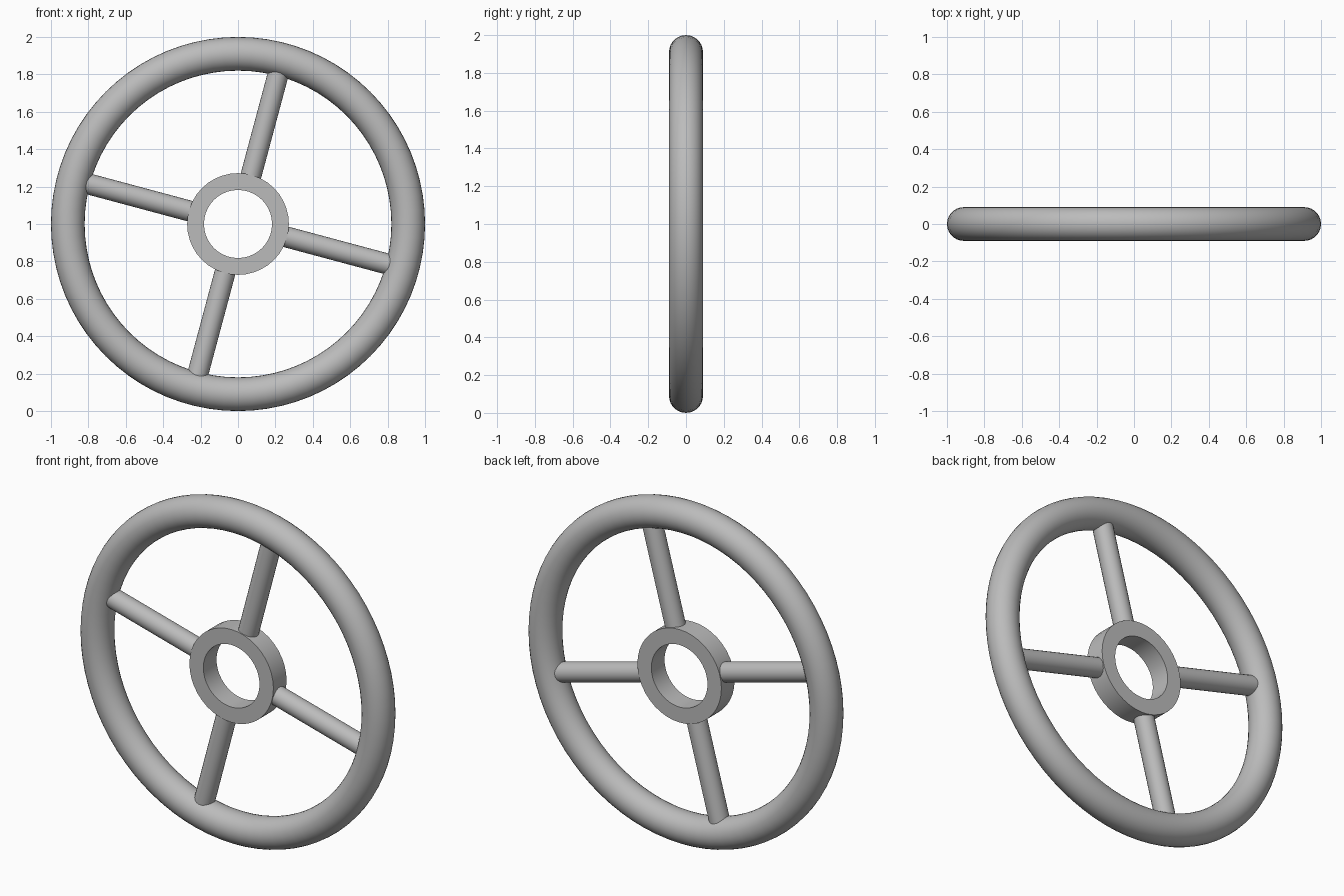
import bpy
from math import radians, sin, cos, pi
from mathutils import Vector

cube = bpy.data.objects.get("Cube")
if cube:
    bpy.data.objects.remove(cube, do_unlink=True)

CENTER = Vector((0, 0, 1))
RIM_RADIUS, RIM_TUBE = 0.91, 0.09
HUB_OUTER, HUB_INNER, HUB_HALF = 0.272, 0.182, 0.061
SPOKE_RADIUS = 0.056

grey = bpy.data.materials.new("plain grey")
grey.use_nodes = True
grey.diffuse_color = (0.5, 0.5, 0.5, 1)
grey.node_tree.nodes["Principled BSDF"].inputs["Base Color"].default_value = (0.5, 0.5, 0.5, 1)


def finish(name):
    obj = bpy.context.object
    obj.name = obj.data.name = name
    obj.data.materials.clear()
    obj.data.materials.append(grey)
    bpy.ops.object.shade_smooth_by_angle(angle=radians(40))
    return obj


# Round outer rim
bpy.ops.mesh.primitive_torus_add(
    major_radius=RIM_RADIUS, minor_radius=RIM_TUBE, major_segments=80,
    minor_segments=28, location=CENTER, rotation=(pi / 2, 0, 0))
finish("rim")

# Hub ring: a rectangular section swept around the axle
sides = 40
section = [(HUB_OUTER, -HUB_HALF), (HUB_OUTER, HUB_HALF),
           (HUB_INNER, HUB_HALF), (HUB_INNER, -HUB_HALF)]
verts = [(r * cos(2 * pi * i / sides), y, r * sin(2 * pi * i / sides))
         for i in range(sides) for r, y in section]
faces = []
for i in range(sides):
    a, b = 4 * i, 4 * ((i + 1) % sides)
    for k in range(4):
        n = (k + 1) % 4
        faces.append((a + k, a + n, b + n, b + k))
mesh = bpy.data.meshes.new("hub")
mesh.from_pydata(verts, [], faces)
hub = bpy.data.objects.new("hub", mesh)
hub.location = CENTER
bpy.context.collection.objects.link(hub)
bpy.ops.object.select_all(action="DESELECT")
hub.select_set(True)
bpy.context.view_layer.objects.active = hub
finish("hub")

# Four round spokes, running from inside the hub wall to inside the rim
start, end = 0.22, RIM_RADIUS
for i in range(4):
    angle = radians(75 + 90 * i)
    direction = Vector((cos(angle), 0, sin(angle)))
    bpy.ops.mesh.primitive_cylinder_add(
        vertices=24, radius=SPOKE_RADIUS, depth=end - start,
        location=CENTER + direction * (start + end) / 2,
        rotation=(0, pi / 2 - angle, 0))
    finish(f"spoke_{i + 1}")
